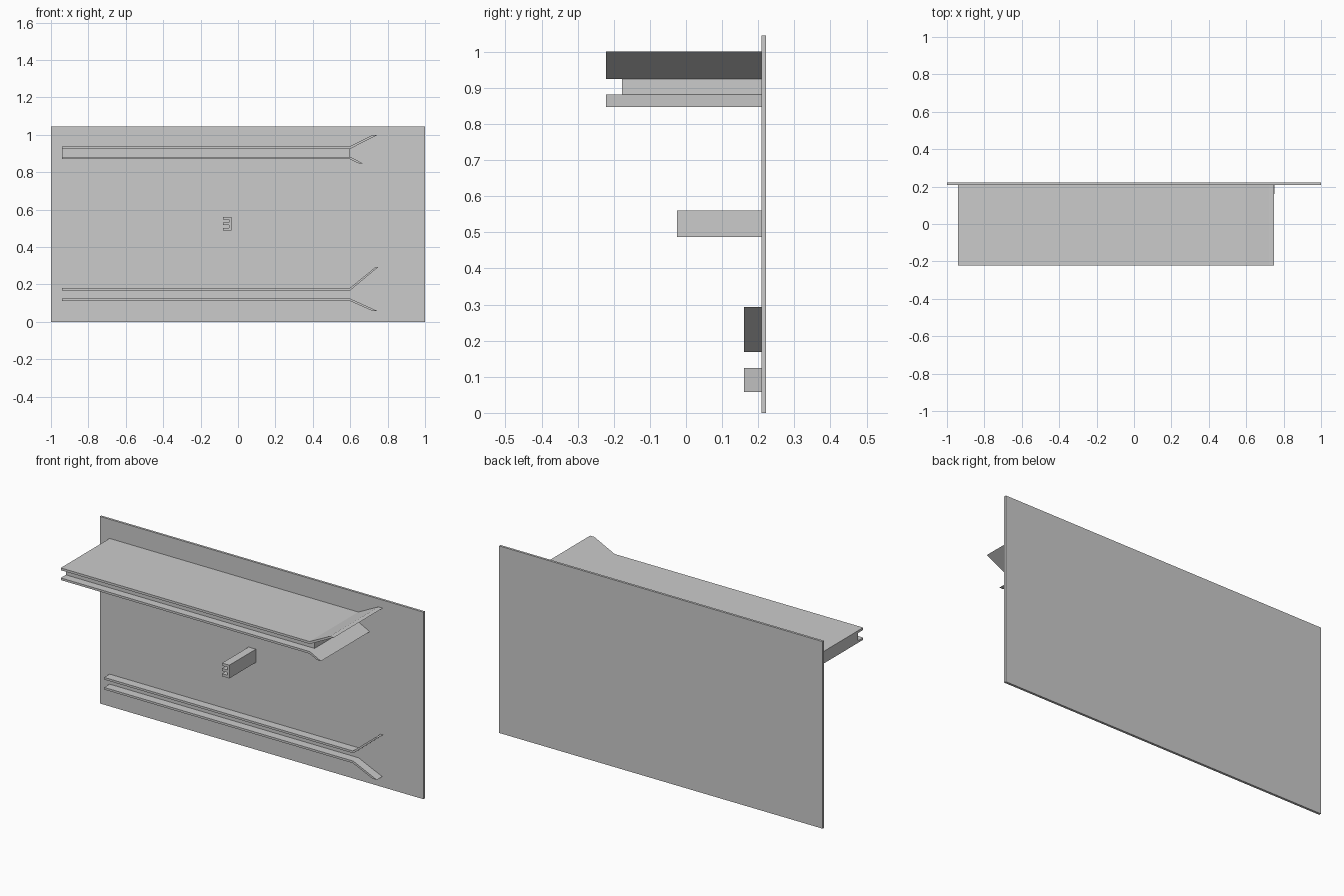
import bpy, bmesh

if "Cube" in bpy.data.objects:
    bpy.data.objects.remove(bpy.data.objects["Cube"])

WALL = 0.209  # front face of the back panel


def extrude(name, profile, y0, y1):
    """Extrude an x-z outline along y."""
    bm = bmesh.new()
    face = bm.faces.new([bm.verts.new((x, y0, z)) for x, z in profile])
    res = bmesh.ops.extrude_face_region(bm, geom=[face])
    verts = [v for v in res["geom"] if isinstance(v, bmesh.types.BMVert)]
    bmesh.ops.translate(bm, verts=verts, vec=(0, y1 - y0, 0))
    bmesh.ops.recalc_face_normals(bm, faces=bm.faces)
    mesh = bpy.data.meshes.new(name)
    bm.to_mesh(mesh)
    bm.free()
    obj = bpy.data.objects.new(name, mesh)
    bpy.context.collection.objects.link(obj)
    return obj


def box(name, x0, x1, z0, z1, y0, y1):
    return extrude(name, [(x0, z0), (x1, z0), (x1, z1), (x0, z1)], y0, y1)


def rail(name, z_in, z_out, tip_x, tip_z, y0):
    """Flat rail whose right end flares to a horizontally cut tip."""
    slope = (tip_x - 0.6) / abs(tip_z - z_in)
    shift = slope * abs(z_out - z_in)
    extrude(name, [(-0.94, z_in), (0.6, z_in), (tip_x, tip_z),
                   (tip_x - shift, tip_z), (0.597, z_out), (-0.94, z_out)], y0, WALL)


# Back panel
box("back_panel", -1, 1, 0, 1.045, WALL, 0.222)

# Deep upper guide with solid core
rail("upper_guide_top", 0.925, 0.938, 0.748, 1.0, -0.222)
rail("upper_guide_bottom", 0.882, 0.870, 0.668, 0.847, -0.222)
box("upper_guide_core", -0.94, 0.597, 0.882, 0.925, -0.177, WALL)

# Shallow lower guide
rail("lower_guide_top", 0.168, 0.180, 0.75, 0.293, 0.161)
rail("lower_guide_bottom", 0.124, 0.112, 0.745, 0.058, 0.161)

# Notched centre bracket: spine on the right, three teeth to the left
left, spine, right, z0, step = -0.081, -0.047, -0.036, 0.487, 0.0148
outline = [(right, z0 + 5 * step), (right, z0)]
for i in range(3):
    z = z0 + 2 * i * step
    if i:
        outline.append((spine, z))
    outline += [(left, z), (left, z + step)]
    if i < 2:
        outline.append((spine, z + step))
extrude("centre_bracket", outline, -0.025, WALL)
